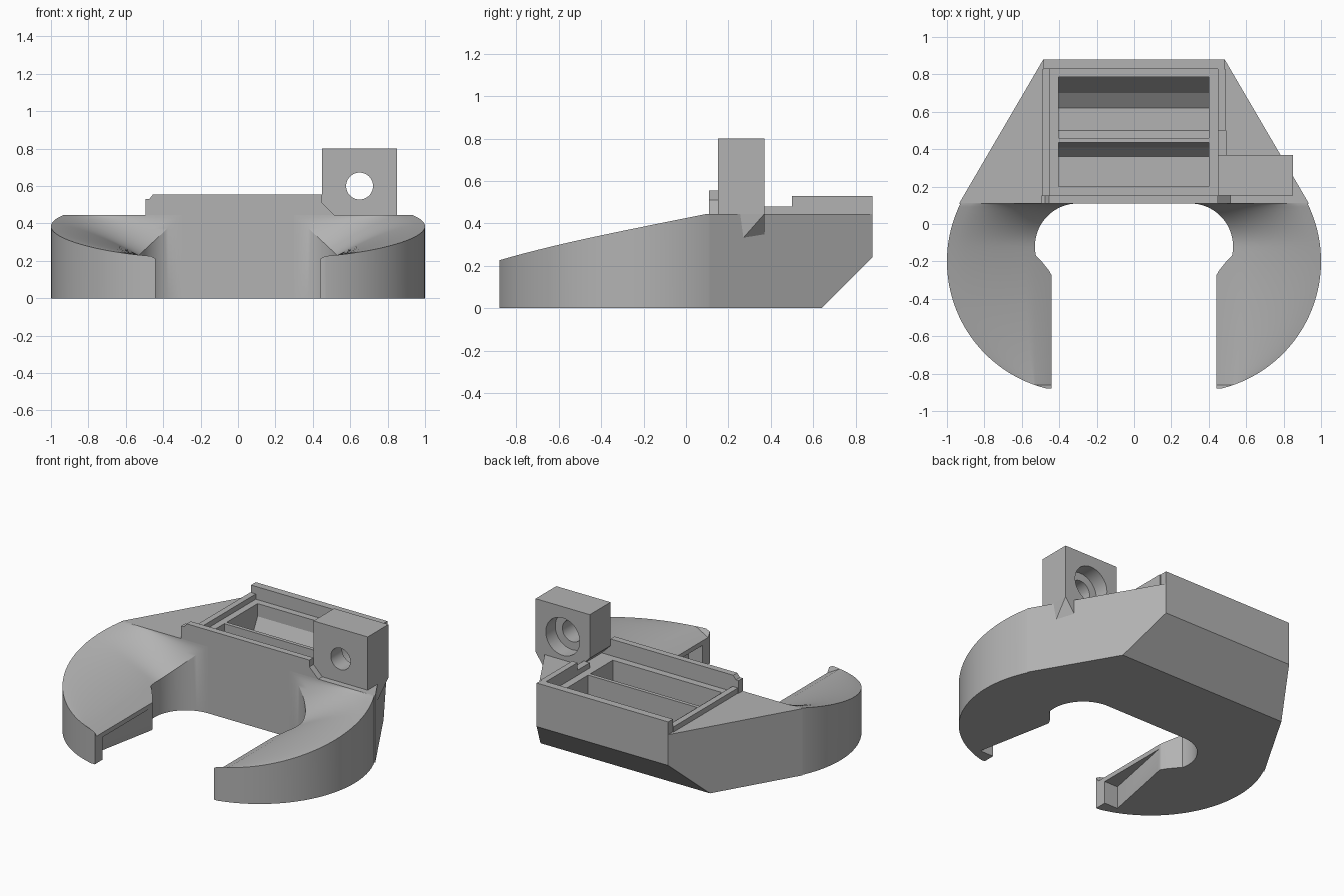
import bpy, bmesh, math
from mathutils import Vector

if "Cube" in bpy.data.objects:
    bpy.data.objects.remove(bpy.data.objects["Cube"])

grey = bpy.data.materials.new("plain grey")
grey.use_nodes = True
grey.diffuse_color = (0.45, 0.45, 0.45, 1)
grey.node_tree.nodes["Principled BSDF"].inputs["Base Color"].default_value = (0.45, 0.45, 0.45, 1)

TOP = 0.445      # height of the flat deck
FRONT = 0.11     # front wall of the body


def finish(bm, name):
    bmesh.ops.remove_doubles(bm, verts=bm.verts[:], dist=0.0002)
    bmesh.ops.recalc_face_normals(bm, faces=bm.faces[:])
    mesh = bpy.data.meshes.new(name)
    bm.to_mesh(mesh)
    bm.free()
    mesh.materials.append(grey)
    obj = bpy.data.objects.new(name, mesh)
    bpy.context.collection.objects.link(obj)
    return obj


def prism(name, outline, start, end, axis):
    """Extrude a 2D outline along an axis; the outline uses the other two axes in order."""
    def place(a, b, c):
        return {"x": (c, a, b), "y": (a, c, b), "z": (a, b, c)}[axis]
    bm = bmesh.new()
    low = [bm.verts.new(place(a, b, start)) for a, b in outline]
    high = [bm.verts.new(place(a, b, end)) for a, b in outline]
    bm.faces.new(low)
    bm.faces.new(high)
    for i in range(len(low)):
        j = (i + 1) % len(low)
        bm.faces.new((low[i], low[j], high[j], high[i]))
    return finish(bm, name)


def box(name, x0, x1, y0, y1, z0, z1):
    return prism(name, [(x0, y0), (x1, y0), (x1, y1), (x0, y1)], z0, z1, "z")


def activate(obj):
    bpy.ops.object.select_all(action="DESELECT")
    obj.select_set(True)
    bpy.context.view_layer.objects.active = obj


def cut(obj, cutter):
    activate(obj)
    mod = obj.modifiers.new("cut", "BOOLEAN")
    mod.operation = "DIFFERENCE"
    mod.solver = "EXACT"
    mod.object = cutter
    bpy.ops.object.modifier_apply(modifier=mod.name)
    bpy.data.objects.remove(cutter)


def smooth(obj):
    activate(obj)
    bpy.ops.object.shade_smooth_by_angle(angle=math.radians(25))


def circle(cx, cz, r, n=48):
    return [(cx + r * math.cos(2 * math.pi * i / n), cz + r * math.sin(2 * math.pi * i / n))
            for i in range(n)]


# Curved arms, lofted from upright slices running front to back
def arm_slice(y):
    outer = 0.3 + math.sqrt(max(0.49 - (y + 0.2) ** 2, 0))
    t = max(0.1 - y, 0)
    z_outer = TOP - 0.2 * t - 0.025 * t ** 4
    s = math.sqrt(max(1 - ((y + 0.12) / 0.23) ** 2, 0))
    if y > -0.12:
        wall = crease = 0.3 + 0.23 * s
        z_crease = TOP - 0.215 * s
    else:
        crease = min(0.53, outer)
        z_crease = min(0.23, z_outer)
        if y > -0.18:
            wall = 0.3 + 0.23 * s
        else:
            wall = max(0.44, 0.52 - 0.8 * (-0.18 - y) - 0.01)
        wall = min(wall, crease)
    pts = [(wall, y, 0), (wall, y, z_crease - 0.55 * (crease - wall))]
    for k in range(11):
        u = k / 10
        rise = 1 - (1 - u) ** 1.5
        pts.append((crease + (outer - crease) * u, y, z_crease + (z_outer - z_crease) * rise))
    pts.append((outer, y, 0))
    return pts


def make_arm(name, side):
    bm = bmesh.new()
    count = 56
    rings = []
    for i in range(count + 1):
        y = -0.385 + 0.495 * math.cos(math.pi * i / count)
        rings.append([bm.verts.new((side * x, yy, z)) for x, yy, z in arm_slice(y)])
    for a, b in zip(rings, rings[1:]):
        for i in range(len(a)):
            j = (i + 1) % len(a)
            bm.faces.new((a[i], a[j], b[j], b[i]))
    bm.faces.new(rings[0])
    bm.faces.new(rings[-1])
    arm = finish(bm, name)
    # wedge pocket in the inner face
    pocket = [(side * 0.40, -0.29), (side * 0.44, -0.29), (side * 0.54, -0.8), (side * 0.40, -0.8)]
    cut(arm, prism("pocket_cutter", pocket, -0.1, 0.15, "z"))
    smooth(arm)


make_arm("left_arm", 1)
make_arm("right_arm", -1)

# Tapered body with a bevelled lower back edge
body = prism("body", [(-0.935, FRONT), (0.935, FRONT), (0.485, 0.88), (-0.485, 0.88)], 0, TOP, "z")
cut(body, prism("bevel_cutter", [(0.54, -0.1), (1.0, -0.1), (1.0, 0.36)], -1.5, 1.5, "x"))

# Two tray wells separated by a thin divider
front_well = [(0.2, 0.6), (0.2, 0.14), (0.36, 0.14), (0.41, 0.2), (0.435, 0.3), (0.435, 0.6)]
back_well = [(0.46, 0.6), (0.46, 0.2), (0.5, 0.14), (0.62, 0.14), (0.7, 0.2), (0.785, 0.36), (0.785, 0.6)]
for outline in (front_well, back_well):
    cut(body, prism("well_cutter", outline, -0.405, 0.4, "x"))

# Raised frame around the tray
prism("front_rail", [(-0.495, TOP), (-0.495, 0.53), (-0.475, 0.53), (-0.455, 0.555),
                     (0.45, 0.555), (0.45, 0.51), (0.515, TOP)], FRONT - 0.001, 0.152, "y")
box("back_rail", -0.485, 0.485, 0.83, 0.88, TOP, 0.53)
box("right_rail", -0.49, -0.45, 0.152, 0.83, TOP, 0.48)
box("left_rail", 0.45, 0.49, 0.5, 0.83, TOP, 0.53)
box("left_rail_step", 0.45, 0.495, 0.37, 0.5, TOP, 0.48)

# Mounting block with a counterbored hole
block = prism("mounting_block", [(0.515, TOP), (0.85, TOP), (0.85, 0.8), (0.45, 0.8), (0.45, 0.51)],
              0.152, 0.37, "y")
cut(block, prism("hole_cutter", circle(0.65, 0.6, 0.072), 0, 0.6, "y"))
cut(block, prism("counterbore_cutter", circle(0.65, 0.6, 0.125), 0.27, 0.6, "y"))
smooth(block)

# Small gusset carrying the overhanging corner of the block
bm = bmesh.new()
for p in ((0.85, 0.37, TOP), (0.85, 0.25, TOP), (0.7, 0.37, TOP), (0.7, 0.25, TOP),
          (0.77, 0.37, 0.33), (0.84, 0.26, 0.32)):
    bm.verts.new(Vector(p))
bmesh.ops.convex_hull(bm, input=bm.verts[:])
finish(bm, "block_gusset")
